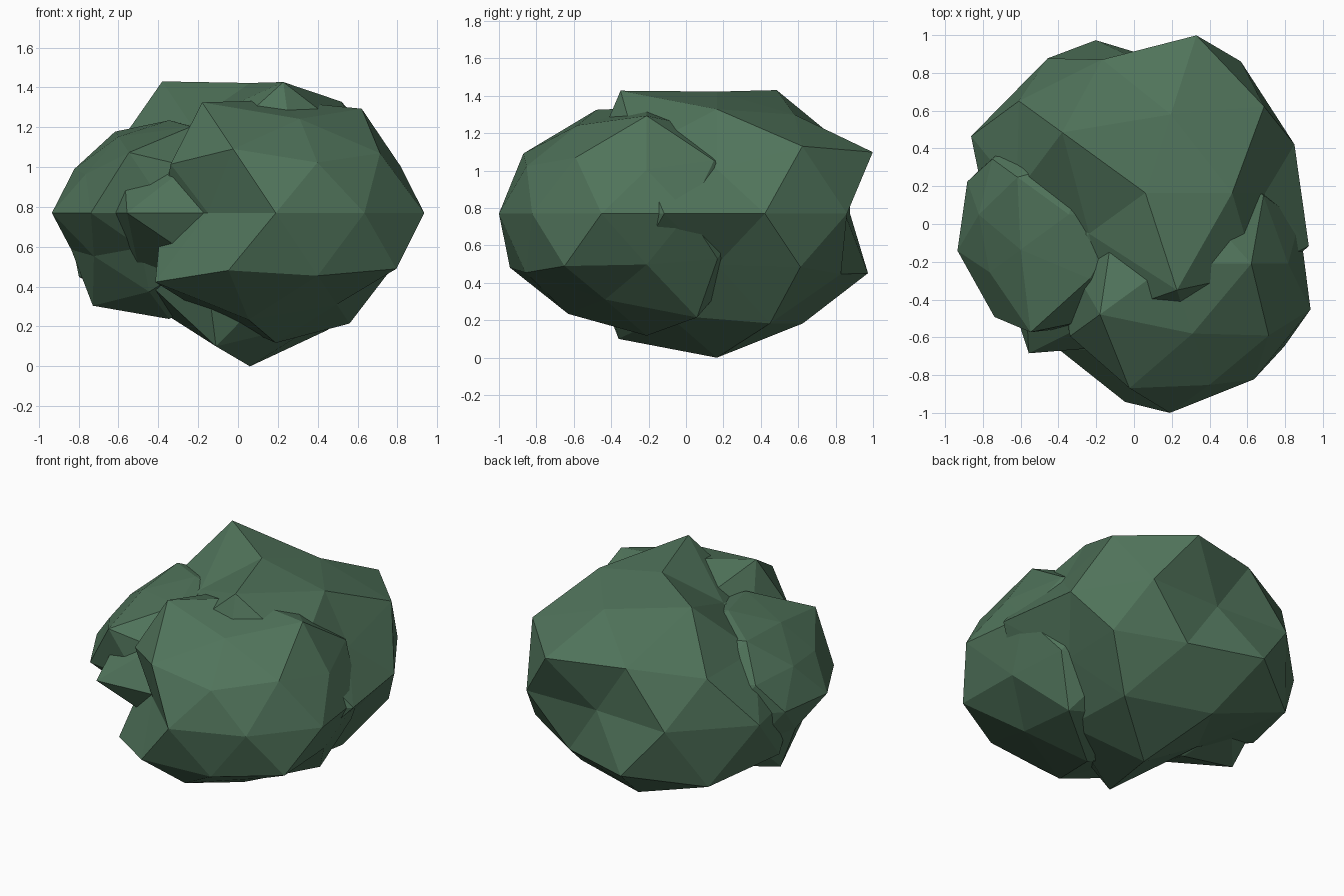
import bpy, bmesh, math

leaf = bpy.data.materials.new("leaf green")
leaf.diffuse_color = (0.08, 0.172, 0.103, 1)

FLATTEN = 0.75      # clumps are squashed vertically
MID_HEIGHT = 0.77   # all clumps share one equator height


def leaf_clump(name, x, y, rings):
    """Low-poly sphere whose rings (top to bottom, counted by angle) have uneven radii."""
    bm = bmesh.new()
    bmesh.ops.create_icosphere(bm, subdivisions=2, radius=1)

    def order(v):
        z = v.co.z
        band = sum(z < limit for limit in (0.95, 0.7, 0.2, -0.2, -0.7, -0.95))
        angle = round(math.degrees(math.atan2(v.co.y, v.co.x))) % 360
        return band, (0 if band in (0, 6) else angle)

    radii = [r for ring in rings for r in ring]
    for v, r in zip(sorted(bm.verts, key=order), radii):
        v.co = (x + v.co.x * r, y + v.co.y * r, MID_HEIGHT + v.co.z * r * FLATTEN)
    mesh = bpy.data.meshes.new(name)
    bm.to_mesh(mesh)
    bm.free()
    mesh.materials.append(leaf)
    bpy.context.collection.objects.link(bpy.data.objects.new(name, mesh))


# Large clump at the back, with one spur poking out at the front left
leaf_clump("back_clump", 0.06, 0.165, [
    [0.87],
    [0.875, 0.83, 1.035, 0.70, 1.03],
    [0.71, 0.914, 0.98, 0.872, 0.925, 0.80, 0.88, 0.80, 0.80, 0.85],
    [0.83, 0.86, 0.685, 0.88, 0.97, 0.85, 1.05, 0.80, 0.80, 0.91],
    [0.69, 0.85, 0.82, 0.95, 1.00, 0.96, 0.80, 0.80, 0.75, 0.85],
    [0.92, 0.92, 0.80, 1.05, 0.85],
    [1.027]])

# Medium clump at the front right
leaf_clump("front_clump", 0.19, -0.21, [
    [0.755],
    [0.82, 0.70, 0.70, 0.87, 0.74],
    [0.70, 0.72, 0.65, 0.60, 0.60, 0.62, 0.73, 0.815, 0.755, 0.76],
    [0.72, 0.65, 0.65, 0.60, 0.60, 0.60, 0.58, 0.79, 0.757, 0.783],
    [0.69, 0.72, 0.65, 0.65, 0.65, 0.65, 0.88, 0.86, 0.80, 0.836],
    [0.87, 0.70, 0.75, 0.84, 0.72],
    [0.87]])

# Small clump at the left
leaf_clump("left_clump", -0.345, 0.05, [
    [0.62],
    [0.60, 0.60, 0.64, 0.60, 0.68],
    [0.55, 0.55, 0.55, 0.50, 0.56, 0.56, 0.58, 0.77, 0.64, 0.55],
    [0.55, 0.55, 0.55, 0.50, 0.565, 0.62, 0.67, 0.60, 0.60, 0.55],
    [0.55, 0.55, 0.55, 0.55, 0.55, 0.55, 0.55, 0.52, 0.60, 0.55],
    [0.60, 0.65, 0.73, 0.62, 0.60],
    [0.71]])
